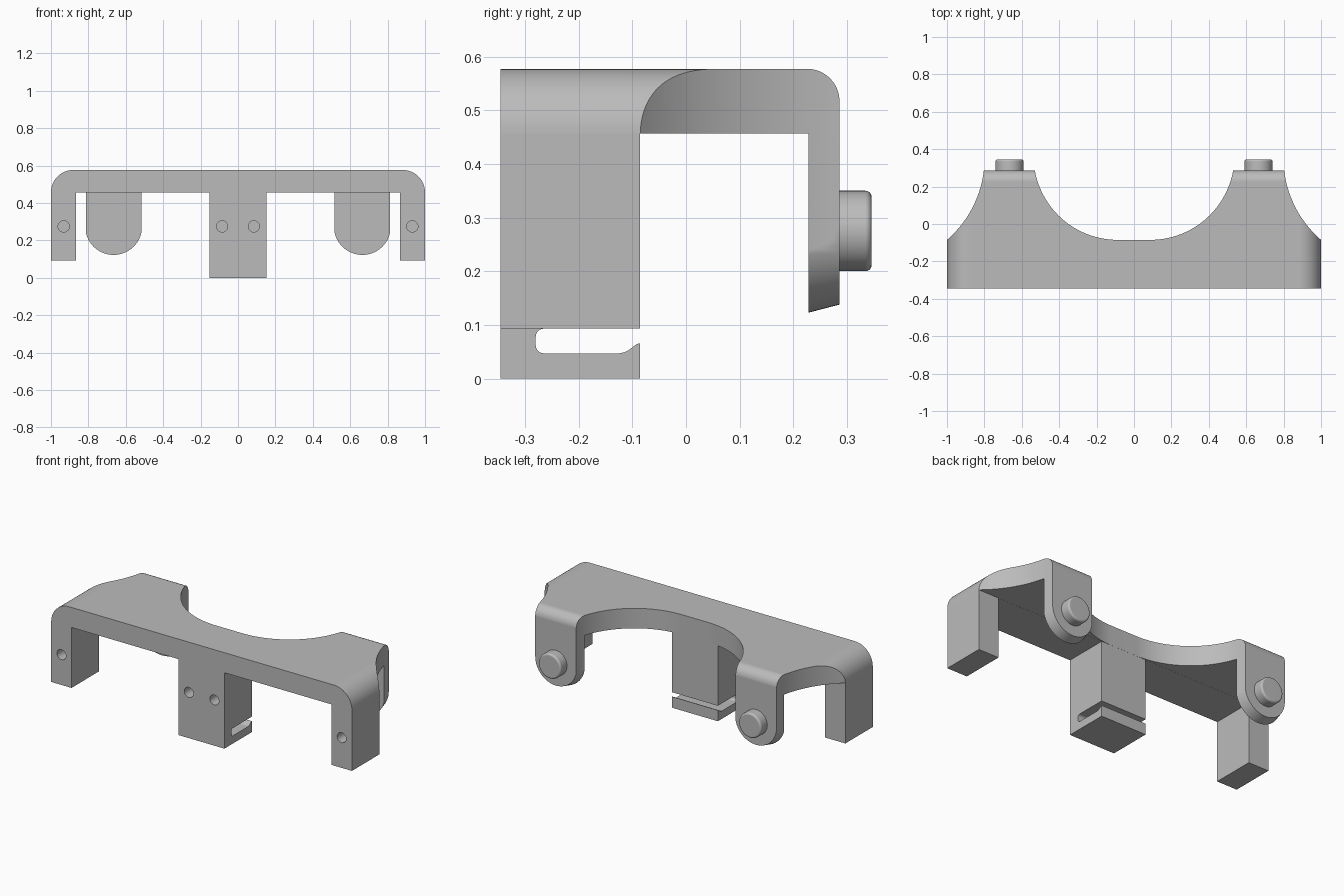
import bpy, bmesh, math

if "Cube" in bpy.data.objects:
    bpy.data.objects.remove(bpy.data.objects["Cube"])

grey = bpy.data.materials.new("plain_grey")
grey.diffuse_color = (0.5, 0.5, 0.5, 1)
grey.use_nodes = True
grey.node_tree.nodes["Principled BSDF"].inputs["Base Color"].default_value = grey.diffuse_color


def arc(cx, cy, r, a0, a1, n=20):
    return [(cx + r * math.cos(math.radians(a0 + (a1 - a0) * i / n)),
             cy + r * math.sin(math.radians(a0 + (a1 - a0) * i / n))) for i in range(n + 1)]


def prism(name, pts, axis, a, b, pts2=None):
    """Extrude a 2D outline along an axis, optionally changing to a second outline."""
    place = {"X": lambda u, v, t: (t, u, v),
             "Y": lambda u, v, t: (u, t, v),
             "Z": lambda u, v, t: (u, v, t)}[axis]
    bm = bmesh.new()
    lo = [bm.verts.new(place(u, v, a)) for u, v in pts]
    hi = [bm.verts.new(place(u, v, b)) for u, v in (pts2 or pts)]
    n = len(lo)
    bm.faces.new(lo)
    bm.faces.new(hi)
    for i in range(n):
        j = (i + 1) % n
        bm.faces.new((lo[i], lo[j], hi[j], hi[i]))
    bmesh.ops.recalc_face_normals(bm, faces=bm.faces)
    return finish(name, bm)


def finish(name, bm):
    me = bpy.data.meshes.new(name)
    bm.to_mesh(me)
    bm.free()
    me.materials.append(grey)
    ob = bpy.data.objects.new(name, me)
    bpy.context.collection.objects.link(ob)
    return ob


def box(name, x0, x1, y0, y1, z0, z1):
    return prism(name, [(x0, z0), (x1, z0), (x1, z1), (x0, z1)], "Y", y0, y1)


def smooth(ob):
    bpy.ops.object.select_all(action="DESELECT")
    ob.select_set(True)
    bpy.context.view_layer.objects.active = ob
    bpy.ops.object.shade_smooth_by_angle(angle=math.radians(30))
    ob.modifiers.new("even_normals", "WEIGHTED_NORMAL").keep_sharp = True


# Plan outline: wide front, concave flanks, big scoop in the back
half = [(1, -0.346)] + arc(1.379, 0.354, 0.58, 229.2, 186.8)
half += [(0.797, 0.33), (0.54, 0.33)] + arc(0.087, 0.365, 0.45, -10.2, -90, 32)
bracket = prism("bracket", half + [(-x, y) for x, y in reversed(half)], "Z", -0.2, 0.7)

# Side profile: front legs, top plate and rear tabs
side = [(-0.6, 0), (-0.0855, 0), (-0.0855, 0.457), (0.228, 0.457), (0.228, 0.05), (0.286, 0.05)]
side += arc(0.226, 0.517, 0.06, 0, 90, 12) + [(-0.6, 0.577)]
cuts = [("INTERSECT", prism("side_profile", side, "X", -1.3, 1.3))]

for s in (-1, 1):
    # Openings between legs, and shorter end legs
    cuts.append(("DIFFERENCE", box("leg_gap", s * 0.152, s * 0.865, -0.6, -0.07, -0.5, 0.4565)))
    cuts.append(("DIFFERENCE", box("end_leg_trim", s * 0.8, s * 1.2, -0.65, -0.065, -0.55, 0.093)))
    # Rounded outer top corners
    corner = arc(0.88, 0.457, 0.12, 0, 90) + [(0.88, 0.8), (1.2, 0.8), (1.2, 0.457)]
    cuts.append(("DIFFERENCE", prism("corner_round", [(s * x, z) for x, z in corner], "Y", -0.7, 0.5)))
    # Tapered round bottoms of the rear tabs
    def tab_end(r):
        return [(s * x, z) for x, z in
                arc(0.665, 0.275, r, 180, 360, 32) + [(1.1, 0.275), (1.1, -0.4), (0.3, -0.4), (0.3, 0.275)]]
    cuts.append(("DIFFERENCE", prism("tab_round", tab_end(0.1595), "Y", 0.2, 0.3, tab_end(0.1335))))
    # Blind screw holes in the front
    for x in (0.085, 0.932):
        cuts.append(("DIFFERENCE", prism("screw_hole", arc(s * x, 0.275, 0.03, 0, 348.75, 31),
                                         "Y", -0.6, -0.25)))

# Slot with a raised lip in the middle leg
slot = arc(-0.265, 0.062, 0.015, 180, 270, 6) + [(-0.125, 0.047), (-0.115, 0.049), (-0.107, 0.053),
       (-0.092, 0.064), (-0.0855, 0.066), (0.0, 0.066), (0.0, 0.093)]
slot += arc(-0.265, 0.078, 0.015, 90, 180, 6)
cuts.append(("DIFFERENCE", prism("slot", slot, "X", -0.25, 0.25)))

for op, cutter in cuts:
    cutter.hide_render = True
    m = bracket.modifiers.new(cutter.name, "BOOLEAN")
    m.operation, m.object, m.solver = op, cutter, "EXACT"
bpy.context.view_layer.update()
result = bpy.data.meshes.new_from_object(bracket.evaluated_get(bpy.context.evaluated_depsgraph_get()))
bracket.modifiers.clear()
bracket.data = result
for op, cutter in cuts:
    bpy.data.objects.remove(cutter)
smooth(bracket)

# Round pins on the rear tabs
for s, side_name in ((-1, "left"), (1, "right")):
    profile = [(0.075, 0.28)] + [(r, y) for r, y in arc(0.063, 0.334, 0.012, 0, 90, 6)]
    bm = bmesh.new()
    rings = [[bm.verts.new((s * 0.666 + x, y, z)) for x, z in arc(0, 0.275, r, 0, 352.5, 47)]
             for r, y in profile]
    for a, b in zip(rings, rings[1:]):
        for i in range(48):
            j = (i + 1) % 48
            bm.faces.new((a[i], a[j], b[j], b[i]))
    bm.faces.new(rings[0])
    bm.faces.new(rings[-1])
    bmesh.ops.recalc_face_normals(bm, faces=bm.faces)
    smooth(finish(side_name + "_pin", bm))
